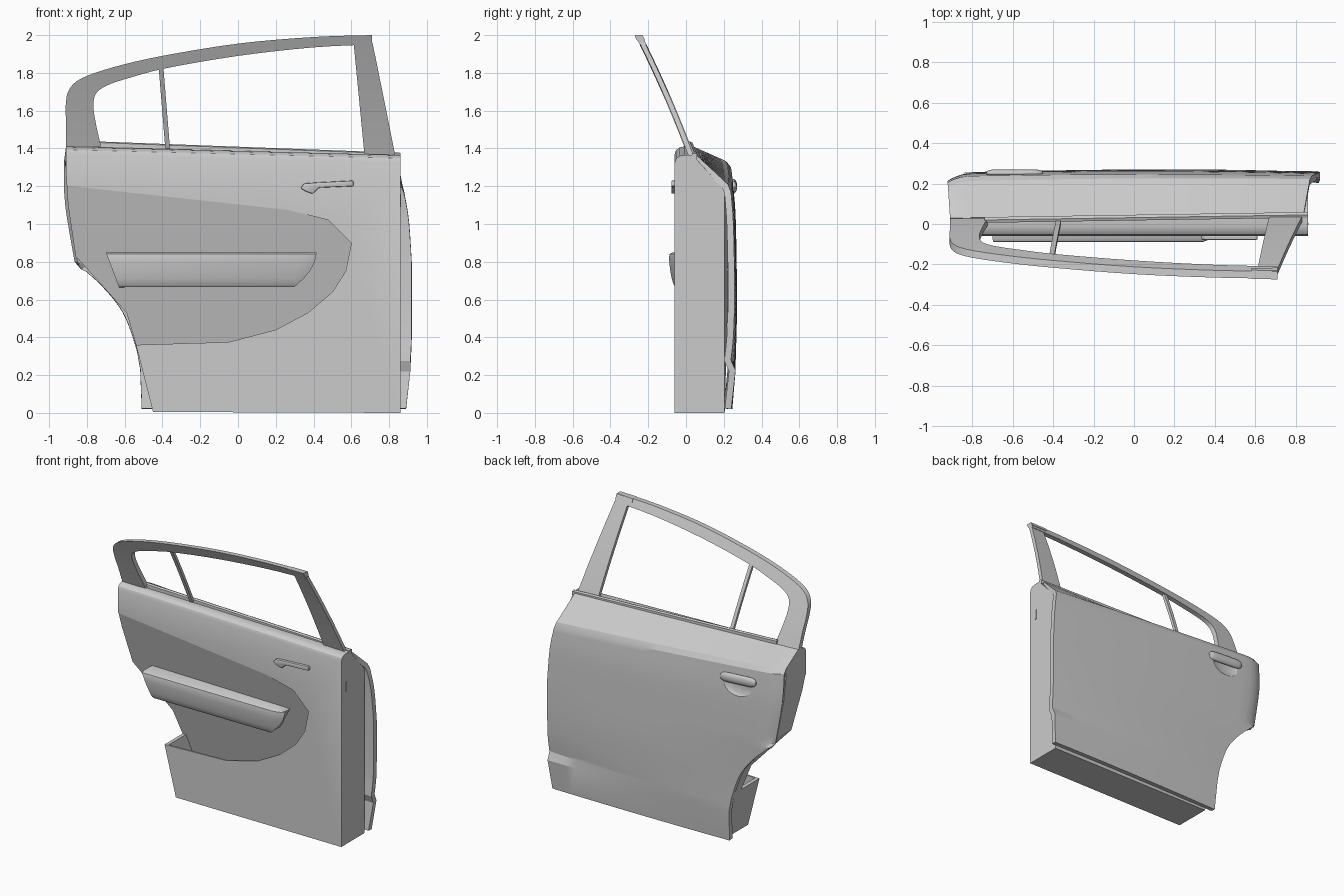
import bpy, bmesh, math
from mathutils import Vector

if "Cube" in bpy.data.objects:
    bpy.data.objects.remove(bpy.data.objects["Cube"])


def finish(name, bm, mods=(), angle=30, normals=True):
    """Turn a bmesh into an object, apply its modifiers and shade by angle."""
    if normals:
        bmesh.ops.recalc_face_normals(bm, faces=bm.faces)
    me = bpy.data.meshes.new(name)
    bm.to_mesh(me)
    bm.free()
    ob = bpy.data.objects.new(name, me)
    bpy.context.collection.objects.link(ob)
    bpy.ops.object.select_all(action='DESELECT')
    bpy.context.view_layer.objects.active = ob
    ob.select_set(True)
    for kind, props in mods:
        m = ob.modifiers.new(kind.title(), kind)
        for k, v in props.items():
            setattr(m, k, v)
        bpy.ops.object.modifier_apply(modifier=m.name)
    bpy.ops.object.shade_smooth_by_angle(angle=math.radians(angle))
    return ob


def loft(name, sections, **kw):
    """Closed loft through rings with equal point counts."""
    bm = bmesh.new()
    rings = [[bm.verts.new(p) for p in s] for s in sections]
    n = len(rings[0])
    for a, b in zip(rings, rings[1:]):
        for i in range(n):
            j = (i + 1) % n
            bm.faces.new((a[i], a[j], b[j], b[i]))
    bm.faces.new(rings[0])
    bm.faces.new(rings[-1])
    return finish(name, bm, **kw)


def prism(name, pts, front, back, **kw):
    """Extrude an xz outline from y=front to y=back(x, z)."""
    return loft(name, [[(x, front, z) for x, z in pts],
                       [(x, back(x, z), z) for x, z in pts]], **kw)


def smooth(pts, n=4):
    """Catmull-Rom resampling of tuples of any size."""
    P = [pts[0]] + list(pts) + [pts[-1]]
    out = []
    for a, b, c, d in zip(P, P[1:], P[2:], P[3:]):
        for k in range(n):
            t = k / n
            out.append(tuple(q + .5 * t * (r - p + t * (2*p - 5*q + 4*r - s + t * (3*(q - r) + s - p)))
                             for p, q, r, s in zip(a, b, c, d)))
    return out + [tuple(pts[-1])]


def cutter_mod(ob):
    ob.hide_render = True
    return ('BOOLEAN', dict(object=ob, operation='DIFFERENCE', solver='EXACT'))


# Recess and map pocket cutters for the inner panel
def slope(x, z):
    return -.056 + .25 * max(0, 1.2 - .11 * (x + .88) - z)


recess = prism('recess_cutter', [(-1, 1.213), (.26, 1.075), (.48, 1.02), (.6, .9), (.57, .75), (.5, .64),
               (.37, .53), (.2, .44), (-.05, .375), (-.54, .36), (-1, .36)], -.2, slope)
pocket = prism('pocket_cutter', [(-.475, .2), (-.05, .22), (.2, .29), (.37, .42), (.45, .6), (-.51, .6),
               (-.515, .37)], -.048, slope)

# Inner door body: sections along x, lower edge follows the wheel arch
body = []
for x, zb, yb in [(-.91, 1.26, .17), (-.9, 1.1, .18), (-.86, .83, .2), (-.59, .53, .22), (-.54, .36, .215),
                  (-.45, .005, .205), (.86, 0, .205)]:
    u = (x + .91) / 1.77
    zt = 1.41 - .045 * u
    zs = 1.31 - .13 * u
    body.append([(x, -.06, zb), (x, -.06, zt - .04), (x, -.052, zt - .018), (x, -.035, zt - .005),
                 (x, -.01, zt), (x, .035, zt), (x, yb, zs), (x, yb, zb)])
loft('inner_panel', body, mods=[cutter_mod(recess), cutter_mod(pocket)])

# Outer skin: rows (x_left, z_left, x_right, z_right, y_left, y_mid, y_right)
rows = [(-.91, 1.415, .84, 1.365, .03, .04, .055),
        (-.92, 1.34, .87, 1.21, .21, .225, .222),
        (-.922, 1.31, .88, 1.17, .235, .245, .238),
        (-.915, 1.1, .905, 1.02, .248, .262, .25),
        (-.865, .8, .92, .8, .255, .268, .256),
        (-.72, .67, .92, .67, .255, .27, .257),
        (-.61, .53, .92, .53, .255, .27, .256),
        (-.545, .36, .92, .39, .255, .266, .25),
        (-.525, .27, .915, .28, .255, .262, .238),
        (-.518, .23, .913, .225, .255, .262, .262),
        (-.51, .02, .89, .02, .235, .245, .24)]
rows = rows[:2] + smooth(rows[2:5], 4) + smooth(rows[4:9], 4)[1:] + rows[9:]
cols = [0, .01, .02, .035, .06] + [.1 + .9 * i / 18 for i in range(19)]
bm = bmesh.new()
grid = []
for xl, zl, xr, zr, yl, ym, yr in rows:
    line = []
    for u in cols:
        y = yl * (1 - u) * (1 - 2*u) + ym * 4 * u * (1 - u) + yr * u * (2*u - 1)
        if .79 < zl < 1.4:
            y -= .03 * max(0, 1 - u / .06) ** 2
        line.append(bm.verts.new((xl + (xr - xl) * u, y, zl + (zr - zl) * u)))
    grid.append(line)
for a, b in zip(grid, grid[1:]):
    for i in range(len(cols) - 1):
        bm.faces.new((a[i], a[i+1], b[i+1], b[i]))
# Finger cup below the outer handle
cup = bmesh.new()
bmesh.ops.create_uvsphere(cup, u_segments=32, v_segments=16, radius=1)
for v in cup.verts:
    v.co = Vector((v.co.x * .12, v.co.y * .03, v.co.z * .085)) + Vector((-.59, .264, 1.165))
cup = finish('handle_cup_cutter', cup)
finish('outer_skin', bm, mods=[('SOLIDIFY', dict(thickness=.035, offset=-1)), cutter_mod(cup)],
       angle=22, normals=False)


# Window frame, leaning inward with height
def lean(z):
    return .012 - .38 * (z - 1.4) - .1 * (z - 1.4) ** 2


def strip(name, outer, inner, t, n=4):
    secs = []
    for (ax, az), (bx, bz) in zip(smooth(outer, n), smooth(inner, n)):
        secs.append([(ax, lean(az) - t, az), (bx, lean(bz) - t, bz),
                     (bx, lean(bz) + t, bz), (ax, lean(az) + t, az)])
    return loft(name, secs)


strip('window_frame',
      [(-.91, 1.4), (-.91, 1.52), (-.912, 1.63), (-.895, 1.71), (-.83, 1.77), (-.66, 1.83), (-.4, 1.89),
       (0, 1.955), (.4, 1.99), (.71, 2.0)],
      [(-.725, 1.41), (-.75, 1.52), (-.765, 1.62), (-.752, 1.69), (-.69, 1.735), (-.57, 1.775), (-.38, 1.825),
       (0, 1.89), (.4, 1.935), (.71, 1.95)], .018)
strip('front_pillar', [(.612, 1.96), (.64, 1.67), (.67, 1.36)], [(.712, 1.96), (.773, 1.66), (.835, 1.35)], .014)
strip('window_divider', [(-.42, 1.83), (-.403, 1.62), (-.385, 1.4)],
      [(-.395, 1.83), (-.378, 1.62), (-.36, 1.4)], .011)
strip('frame_end_cap', [(.58, 1.997), (.71, 1.999)], [(.58, 1.975), (.71, 1.972)], .022, 1)

# Belt moulding under the window
loft('belt_moulding', [[(x, y + dy, z + dz) for dy, dz in [(-.014, -.02), (-.014, .006), (0, .012), (.014, .006),
                                                           (.014, -.02)]]
                       for x, y, z in [(-.74, .02, 1.425), (.86, .045, 1.365)]])

# Armrest with slanted ends
prof = [(.06, .85), (-.07, .85), (-.086, .842), (-.09, .825), (-.088, .79), (-.083, .75), (-.075, .71),
        (-.066, .68), (-.055, .667), (.08, .665)]
left, mid, right = [], [], []
for y, z in prof:
    d = (.85 - z) / .185
    left.append((-.7 + .07 * d, y, z))
    mid.append((.345 - .06 * d, y, z))
    right.append((.415 - .12 * d * d, max(y, -.062), z))
loft('armrest', [left, mid, right], angle=35)

# Inner release lever
prism('inner_handle', [(.33, 1.19), (.35, 1.215), (.42, 1.22), (.61, 1.23), (.612, 1.2), (.43, 1.192),
                       (.395, 1.16), (.36, 1.172)], -.078, lambda x, z: -.05,
      mods=[('BEVEL', dict(width=.005, segments=2))])

# Outer pull handle
ring = [2 * math.pi * i / 16 for i in range(16)]
loft('outer_handle', [[(x, .252 + .018 * s * math.cos(a), 1.2 - .06 * (x + .59) + .034 * s * math.sin(a)) for a in ring]
                      for x, s in [(-.73, .35), (-.72, .75), (-.7, .95), (-.67, 1), (-.51, 1), (-.48, .95),
                                   (-.46, .75), (-.45, .35)]], angle=50)

# Latch slot on the front edge
prism('edge_latch', [(.85, 1.09), (.864, 1.09), (.864, 1.16), (.85, 1.16)], -.006, lambda x, z: .008)
